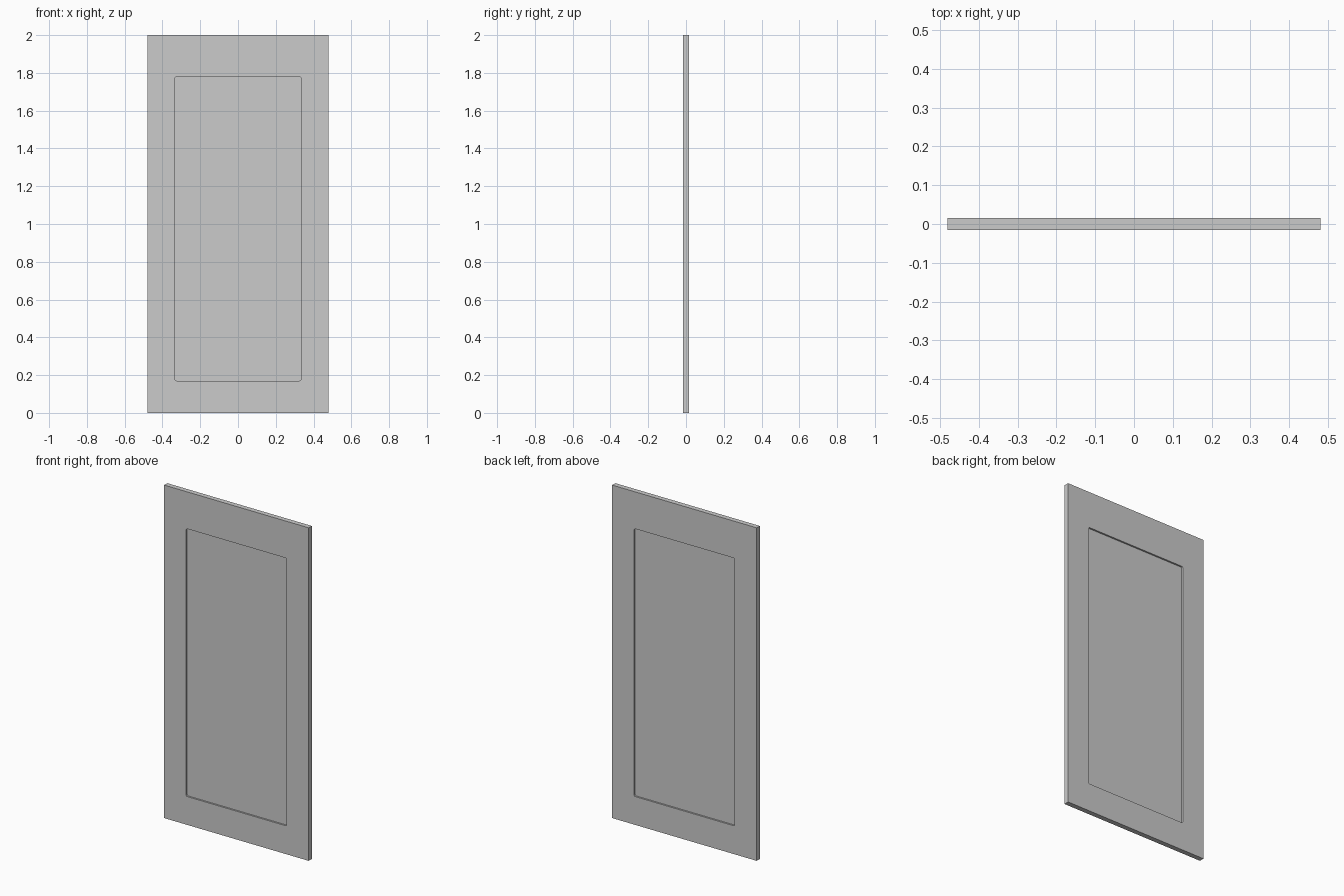
import bpy, bmesh
from mathutils import Matrix, Vector

if "Cube" in bpy.data.objects:
    bpy.data.objects.remove(bpy.data.objects["Cube"])

W, H, T = 0.96, 2.0, 0.03          # door size
PX, Z0, Z1 = 0.334, 0.17, 1.778    # recessed panel half width, bottom, top
DEPTH = 0.01                       # recess depth on each face


def box(name, size, center, corner=0.0):
    """Box, with its upright (y-direction) corner edges optionally rounded."""
    bm = bmesh.new()
    bmesh.ops.create_cube(bm, size=1, matrix=Matrix.Translation(center) @ Matrix.Diagonal((*size, 1)))
    if corner:
        edges = [e for e in bm.edges
                 if abs((e.verts[0].co - e.verts[1].co).normalized().y) > 0.9]
        bmesh.ops.bevel(bm, geom=edges, offset=corner, segments=3, profile=0.5, affect='EDGES')
    me = bpy.data.meshes.new(name)
    bm.to_mesh(me)
    bm.free()
    ob = bpy.data.objects.new(name, me)
    bpy.context.collection.objects.link(ob)
    return ob


# door slab
door = box("door_panel", (W, T, H), Vector((0, 0, H / 2)))

# recess on the front and back faces
for side, label in ((-1, "front"), (1, "back")):
    cutter = box(label + "_recess_cutter", (2 * PX, 0.1, Z1 - Z0),
                 Vector((0, side * (T / 2 - DEPTH + 0.05), (Z0 + Z1) / 2)), 0.008)
    cutter.hide_render = True
    cutter.hide_set(True)
    mod = door.modifiers.new(label + "_recess", 'BOOLEAN')
    mod.operation = 'DIFFERENCE'
    mod.solver = 'EXACT'
    mod.object = cutter
